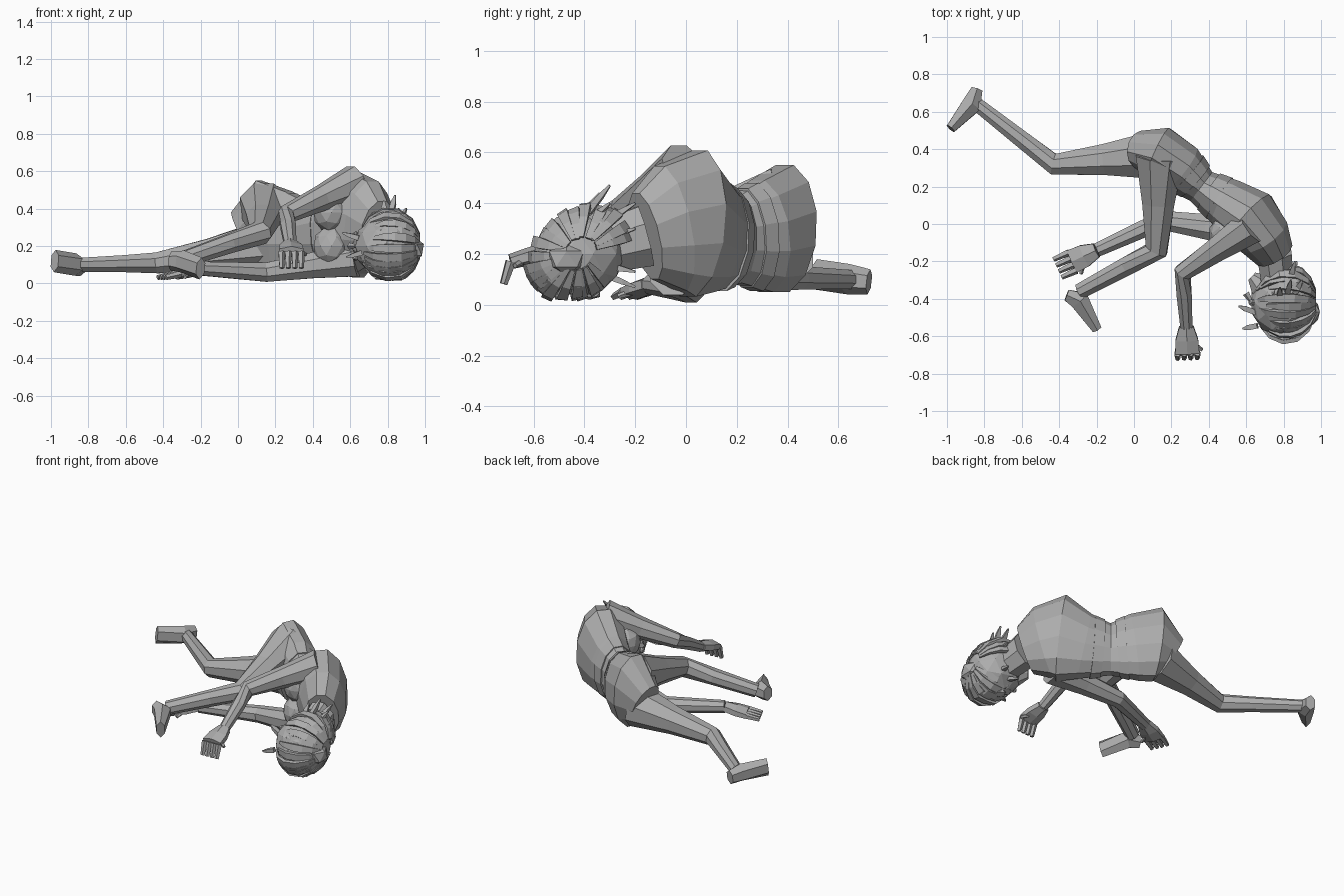
import bpy, bmesh, math, random
from mathutils import Vector, Matrix

random.seed(4)
default_cube = bpy.data.objects.get("Cube")
if default_cube:
    bpy.data.objects.remove(default_cube, do_unlink=True)

# One plain grey for the whole figure
GREY = (.42, .42, .42, 1)
UP = Vector((0, 0, 1))
grey = bpy.data.materials.new("plain_grey")
grey.use_nodes = True
grey.diffuse_color = GREY
grey.node_tree.nodes["Principled BSDF"].inputs["Base Color"].default_value = GREY


def finish(name, bm):
    """Turn a bmesh into a flat shaded object."""
    bmesh.ops.recalc_face_normals(bm, faces=bm.faces)
    mesh = bpy.data.meshes.new(name)
    bm.to_mesh(mesh)
    bm.free()
    mesh.materials.append(grey)
    obj = bpy.data.objects.new(name, mesh)
    bpy.context.collection.objects.link(obj)


def tube(name, stations, sides=6, reference=UP):
    """Loft closed rings along stations of (centre, half width, half height)."""
    bm = bmesh.new()
    rings = []
    for index, (centre, width, height) in enumerate(stations):
        ahead = stations[min(index + 1, len(stations) - 1)][0]
        behind = stations[max(index - 1, 0)][0]
        tangent = (ahead - behind).normalized()
        side = tangent.cross(reference).normalized()
        normal = side.cross(tangent)
        ring = []
        for corner in range(sides):
            angle = math.tau * (corner + .5) / sides
            offset = side * math.cos(angle) * width + normal * math.sin(angle) * height
            ring.append(bm.verts.new(centre + offset))
        rings.append(ring)
    for first, second in zip(rings, rings[1:]):
        for corner in range(sides):
            following = (corner + 1) % sides
            bm.faces.new((first[corner], first[following], second[following], second[corner]))
    bm.faces.new(rings[0])
    bm.faces.new(rings[-1])
    finish(name, bm)


def ball(name, centre, size, detail=1):
    """Faceted ellipsoid."""
    bm = bmesh.new()
    placement = Matrix.LocRotScale(Vector(centre), None, Vector(size))
    bmesh.ops.create_icosphere(bm, subdivisions=detail, radius=1, matrix=placement)
    finish(name, bm)


def limb(name, root, middle, end, thick, thin):
    """Bent limb that narrows quickly from its root, with a fuller lower half."""
    path = [root, root.lerp(middle, .5), middle, middle.lerp(end, .4), end]
    stations = []
    for index, point in enumerate(path):
        along = index / (len(path) - 1)
        radius = thin + (thick - thin) * (1 - along) ** 3
        if 0 < index < len(path) - 1:
            radius += .008
        stations.append((point, radius, radius))
    tube(name, stations, 8)


def foot(name, heel, ankle, toe):
    """Wedge from heel to toe, widest under the ankle."""
    instep = heel.lerp(toe, .4).lerp(ankle, .5)
    tube(name, [(heel, .035, .05), (instep, .06, .06), (toe, .03, .06)])


def hand(name, wrist, knuckles, reach, drop):
    """Flat palm with four fingers and a thumb."""
    forward = knuckles - wrist
    across = forward.cross(UP).normalized()
    middle = wrist.lerp(knuckles, .5)
    tube(name + "_palm", [(wrist, .045, .035), (middle, .07, .035), (knuckles, .075, .03)])
    for finger in range(4):
        base = knuckles + across * (finger - 1.5) * .035
        tip = base + forward * reach - UP * drop
        tube(name + "_finger", [(base, .02, .02), (tip, .014, .014)], 5)
    thumb_tip = middle - across * .08 + forward * .4 - UP * .02
    tube(name + "_thumb", [(middle, .02, .02), (thumb_tip, .01, .01)], 5)


# Torso lying on its side: hips, waist, ribs, shoulders and neck base
sections = {
    "hip_end": (Vector((.03, .4, .25)), .1, .15),
    "hips": (Vector((.13, .38, .3)), .15, .26),
    "loin": (Vector((.25, .3, .27)), .14, .23),
    "waist": (Vector((.36, .2, .26)), .1, .18),
    "ribs": (Vector((.5, .11, .27)), .14, .23),
    "chest": (Vector((.62, .03, .32)), .17, .3),
    "shoulders": (Vector((.69, -.06, .3)), .15, .26),
    "neck_base": (Vector((.75, -.16, .27)), .11, .18),
}
tube("torso", list(sections.values()), 12)


def band(name, start, end):
    """Thin cloth band over the torso between two sections."""
    middle = [(a.lerp(b, part), w + (v - w) * part + .006, h + (g - h) * part + .006)
              for (a, w, h), (b, v, g) in [(sections[start], sections[end])]
              for part in (.3, .7)]
    tube(name, middle, 12)


band("waistband", "loin", "waist")
band("shirt_hem", "waist", "ribs")
for height in (.2, .38):
    ball("breast", (.5, -.05, height), (.1, .1, .11), 2)

# Legs: one stretched along the floor, one bent forward above it
ankle = Vector((-.84, .64, .1))
limb("stretched_leg", Vector((.12, .37, .2)), Vector((-.43, .32, .11)), ankle, .14, .04)
foot("stretched_foot", Vector((-.84, .72, .09)), ankle, Vector((-.98, .51, .12)))
ankle = Vector((-.29, -.36, .13))
limb("bent_leg", Vector((.14, .37, .41)), Vector((.12, -.14, .27)), ankle, .14, .045)
foot("bent_foot", Vector((-.36, -.38, .12)), ankle, Vector((-.2, -.56, .08)))

# Arms: one folded over the chest, one resting on the floor
wrist = Vector((.28, -.55, .21))
limb("upper_arm", Vector((.63, -.01, .54)), Vector((.26, -.26, .37)), wrist, .1, .035)
hand("upper", wrist, Vector((.285, -.69, .17)), .2, .08)
wrist = Vector((-.2, -.14, .08))
limb("lower_arm", Vector((.63, -.05, .13)), Vector((.15, .02, .06)), wrist, .1, .04)
hand("lower", wrist, Vector((-.33, -.2, .05)), .6, 0)

# Neck and head, with the face turned to -x
HEAD = Vector((.78, -.42, .2))
tube("neck", [(sections["neck_base"][0], .1, .13), (HEAD, .09, .1)], 8)
ball("head", HEAD, (.16, .18, .16), 2)
chin = HEAD + Vector((-.15, .14, 0))
tube("jaw", [(HEAD, .11, .13), (HEAD.lerp(chin, .7), .07, .08), (chin, .03, .04)], 8)
brow = HEAD + Vector((-.15, 0, 0))
tube("nose", [(brow, .01, .01), (brow + Vector((-.03, .05, 0)), .02, .02)], 5)
for flip in (-1, 1):
    ball("ear", HEAD + Vector((0, .04, .16 * flip)), (.04, .05, .02))
    ball("eye", brow + UP * .06 * flip, (.02, .02, .02))

# Hair swept from the bun, over the skull, toward the face
ball("hair_cap", HEAD + Vector((.03, 0, 0)), (.16, .18, .17), 2)
ball("hair_bun", (.94, -.47, .18), (.06, .08, .07))
LOCKS, STEPS = 22, 5
for index in range(LOCKS):
    around = math.radians(random.uniform(20, 30) + 310 * index / LOCKS)
    outward = Vector((0, math.cos(around), math.sin(around)))
    span = random.uniform(1.7, 2.5)
    swell = random.uniform(.18, .2)
    lock = []
    for step in range(STEPS + 1):
        along = step / STEPS
        angle = .35 + along * span
        point = HEAD + Vector((.03 + .17 * math.cos(angle), 0, 0)) + outward * swell * math.sin(angle)
        point.y += (point.z - HEAD.z) * .3
        point.z = max(point.z, .03)
        thick = .006 + .01 * math.sin(math.pi * along)
        lock.append((point, thick, thick * 2))
    tube("hair_lock", lock, 4, outward.cross(Vector((1, 0, 0))))

# Loose strands sticking out of the hair
for tip in ((.84, -.3, .47), (.9, -.3, .4), (.78, -.34, .44), (.72, -.22, .36), (.86, -.2, .4),
            (.56, -.44, .27), (.58, -.56, .14), (.87, -.2, .3), (.86, -.2, .13), (.78, -.2, .07)):
    tip = Vector(tip)
    root = HEAD.lerp(tip, .6) - Vector((0, .04, 0))
    tube("loose_strand", [(root, .02, .02), (root.lerp(tip, .6), .02, .015), (tip, .006, .006)], 4)
